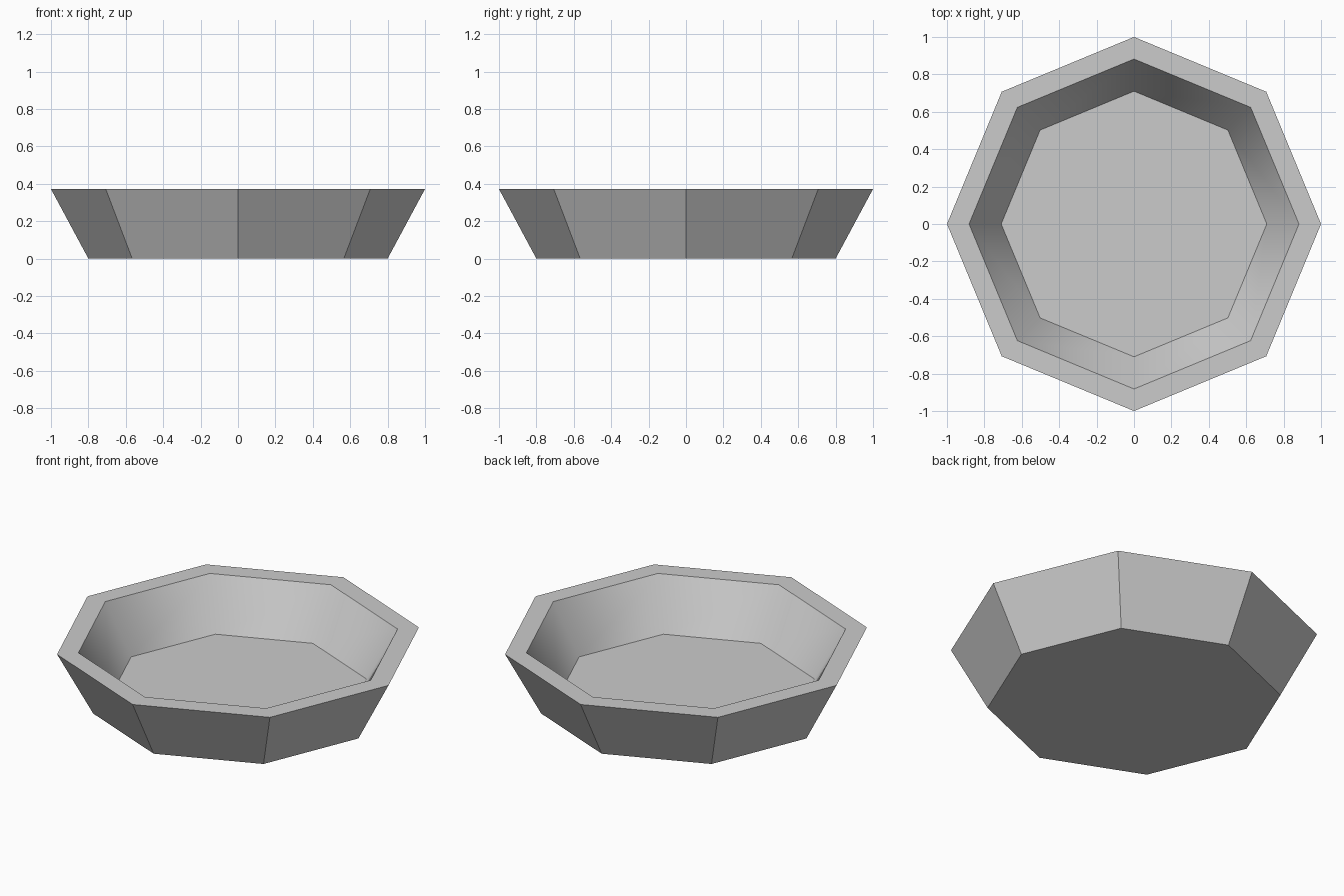
import bpy
import bmesh
from math import cos, sin, tau

cube = bpy.data.objects.get("Cube")
if cube:
    bpy.data.objects.remove(cube, do_unlink=True)

SIDES = 8
HEIGHT = 0.372

# Plain grey material
grey = bpy.data.materials.new("light grey")
grey.use_nodes = True
colour = (0.6, 0.6, 0.6, 1)
grey.diffuse_color = colour
grey.node_tree.nodes["Principled BSDF"].inputs["Base Color"].default_value = colour

bm = bmesh.new()


def ring(radius, z):
    return [bm.verts.new((radius * cos(tau * i / SIDES), radius * sin(tau * i / SIDES), z))
            for i in range(SIDES)]


def bridge(a, b, smooth=False):
    for i in range(SIDES):
        j = (i + 1) % SIDES
        bm.faces.new((a[i], a[j], b[j], b[i])).smooth = smooth


# Profile rings, from the underside over the rim to the inner floor
base = ring(0.8, 0)
rim_outer = ring(1.0, HEIGHT)
rim_inner = ring(0.882, HEIGHT)
floor = ring(0.71, 0.086)

# Faceted outside and rim, smooth inner wall, flat caps
bm.faces.new(base[::-1])
bridge(base, rim_outer)
bridge(rim_outer, rim_inner)
bridge(rim_inner, floor, smooth=True)
bm.faces.new(floor)

mesh = bpy.data.meshes.new("bowl")
bm.to_mesh(mesh)
bm.free()
mesh.materials.append(grey)
bowl = bpy.data.objects.new("bowl", mesh)
bpy.context.collection.objects.link(bowl)
